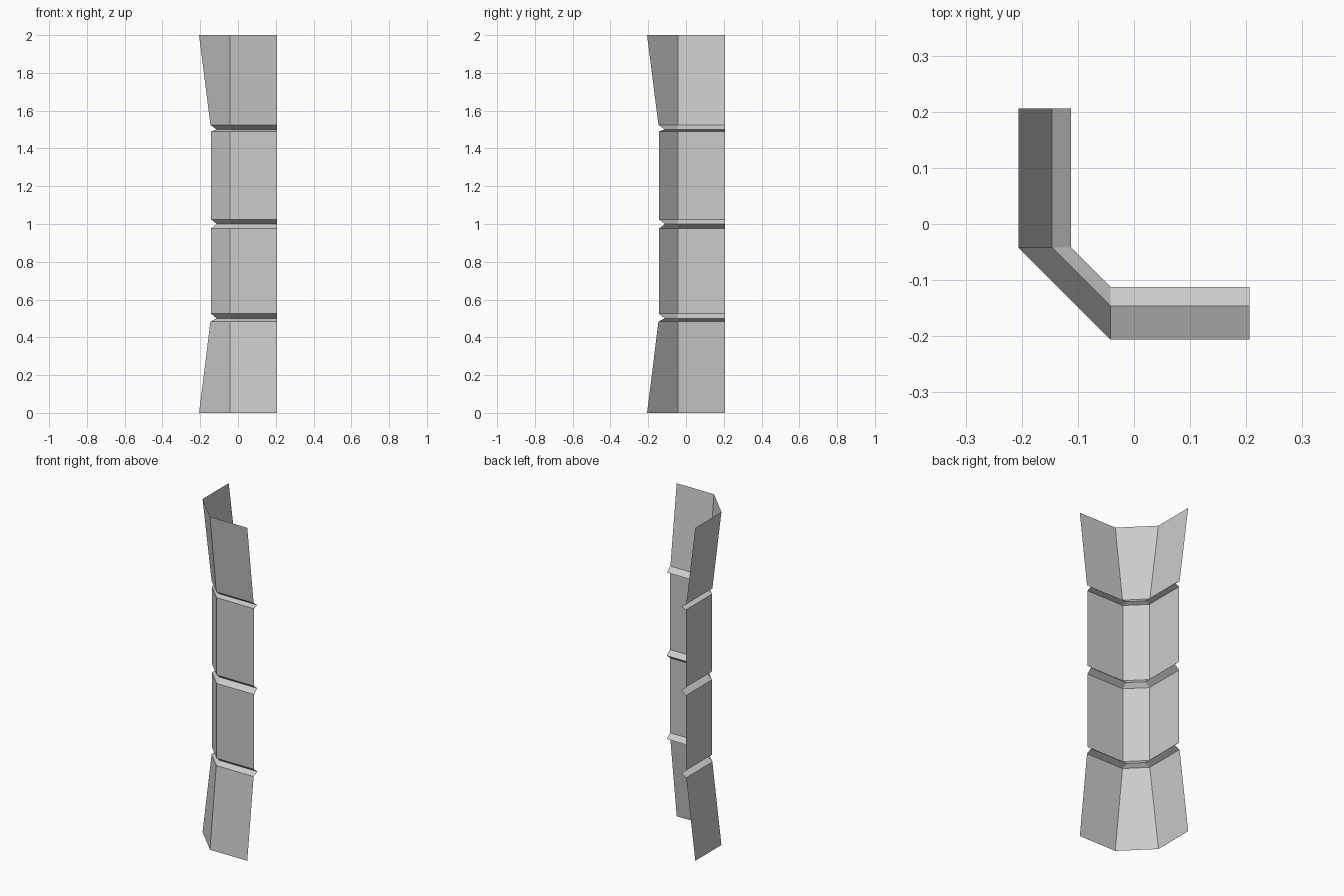
import bpy, bmesh

cube = bpy.data.objects.get("Cube")
if cube:
    bpy.data.objects.remove(cube, do_unlink=True)

# Plain grey surface
grey = bpy.data.materials.new("light grey")
grey.use_nodes = True
colour = (0.6, 0.6, 0.6, 1)
grey.diffuse_color = colour
grey.node_tree.nodes["Principled BSDF"].inputs["Base Color"].default_value = colour

END, BEND = 0.206, 0.042

# Vertical profile as (height, distance out from centre): flared ends, three grooves
profile = [(0, 0.206), (0.483, 0.146), (0.5, 0.112), (0.525, 0.143),
           (0.975, 0.143), (1.0, 0.112), (1.025, 0.143),
           (1.49, 0.143), (1.5, 0.112), (1.525, 0.146), (2, 0.206)]


def corner_row(bm, z, d):
    """One level of the chamfered corner strip."""
    path = [(-d, END), (-d, -BEND), (-BEND, -d), (END, -d)]
    return [bm.verts.new((x, y, z)) for x, y in path]


# Open corner panel: flat wing, chamfer, flat wing
bm = bmesh.new()
rows = [corner_row(bm, z, d) for z, d in profile]
for low, high in zip(rows, rows[1:]):
    for i in range(3):
        bm.faces.new((low[i], low[i + 1], high[i + 1], high[i]))

mesh = bpy.data.meshes.new("corner_panel")
bm.to_mesh(mesh)
bm.free()
mesh.materials.append(grey)
panel = bpy.data.objects.new("corner_panel", mesh)
bpy.context.collection.objects.link(panel)
